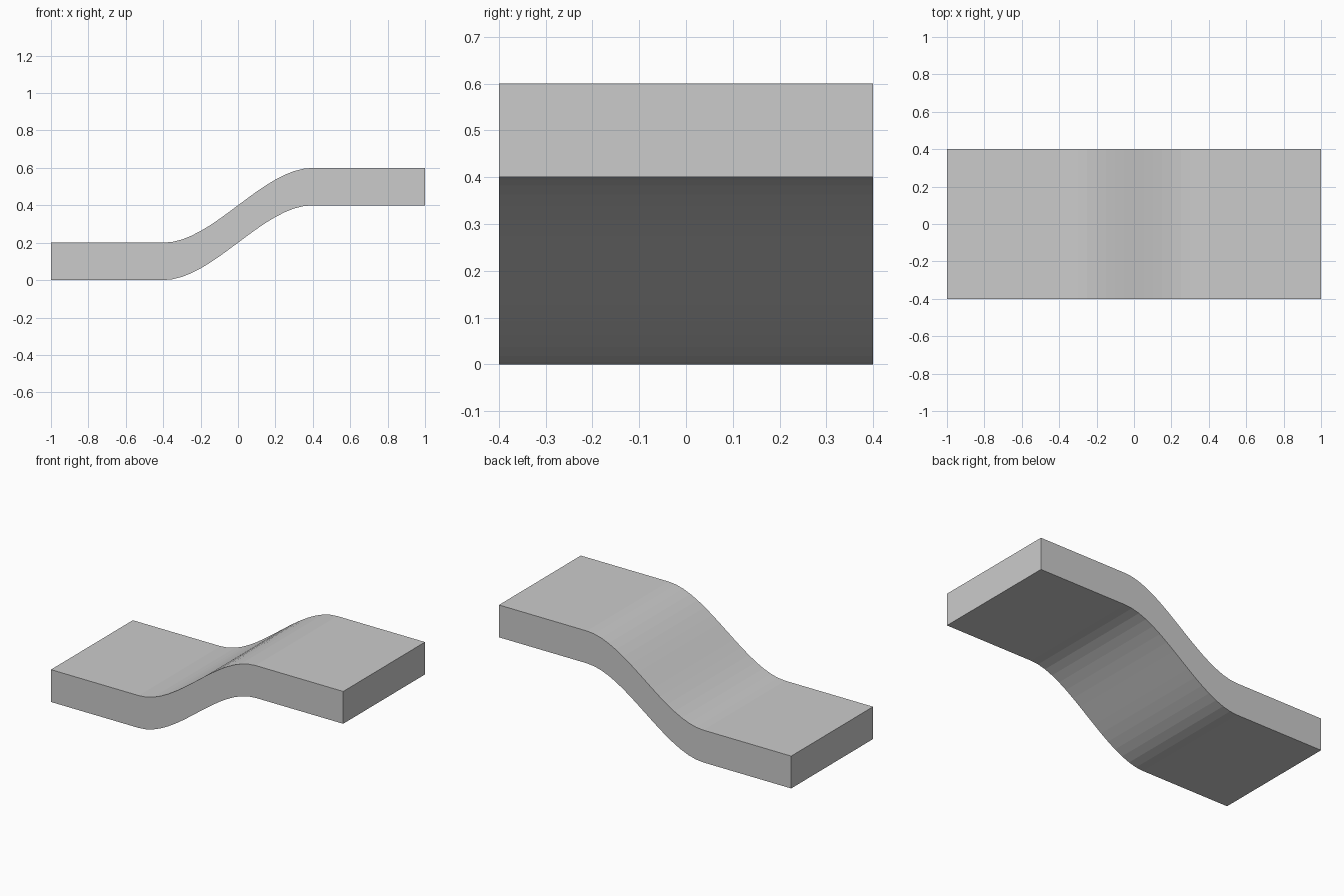
import bpy, bmesh

if "Cube" in bpy.data.objects:
    bpy.data.objects.remove(bpy.data.objects["Cube"])

THICK, HALF_W, RISE, RUN, STEPS = 0.2, 0.4, 0.4, 0.4, 16

# Underside centreline: flat, eased rise, flat
path = [(-1.0, 0.0)]
for i in range(STEPS + 1):
    t = i / STEPS
    path.append((-RUN + 2 * RUN * t, RISE * t * t * (3 - 2 * t)))
path.append((1.0, RISE))

# Rectangular sections along the path, bridged and capped
bm = bmesh.new()
rings = [[bm.verts.new((x, y, z + dz)) for y, dz in
          ((-HALF_W, 0), (HALF_W, 0), (HALF_W, THICK), (-HALF_W, THICK))]
         for x, z in path]
for a, b in zip(rings, rings[1:]):
    for i in range(4):
        j = (i + 1) % 4
        bm.faces.new((a[i], a[j], b[j], b[i]))
bm.faces.new(rings[0])
bm.faces.new(rings[-1])
bmesh.ops.recalc_face_normals(bm, faces=bm.faces)

mesh = bpy.data.meshes.new("curved_ramp")
bm.to_mesh(mesh)
bm.free()
ramp = bpy.data.objects.new("curved_ramp", mesh)
bpy.context.collection.objects.link(ramp)
